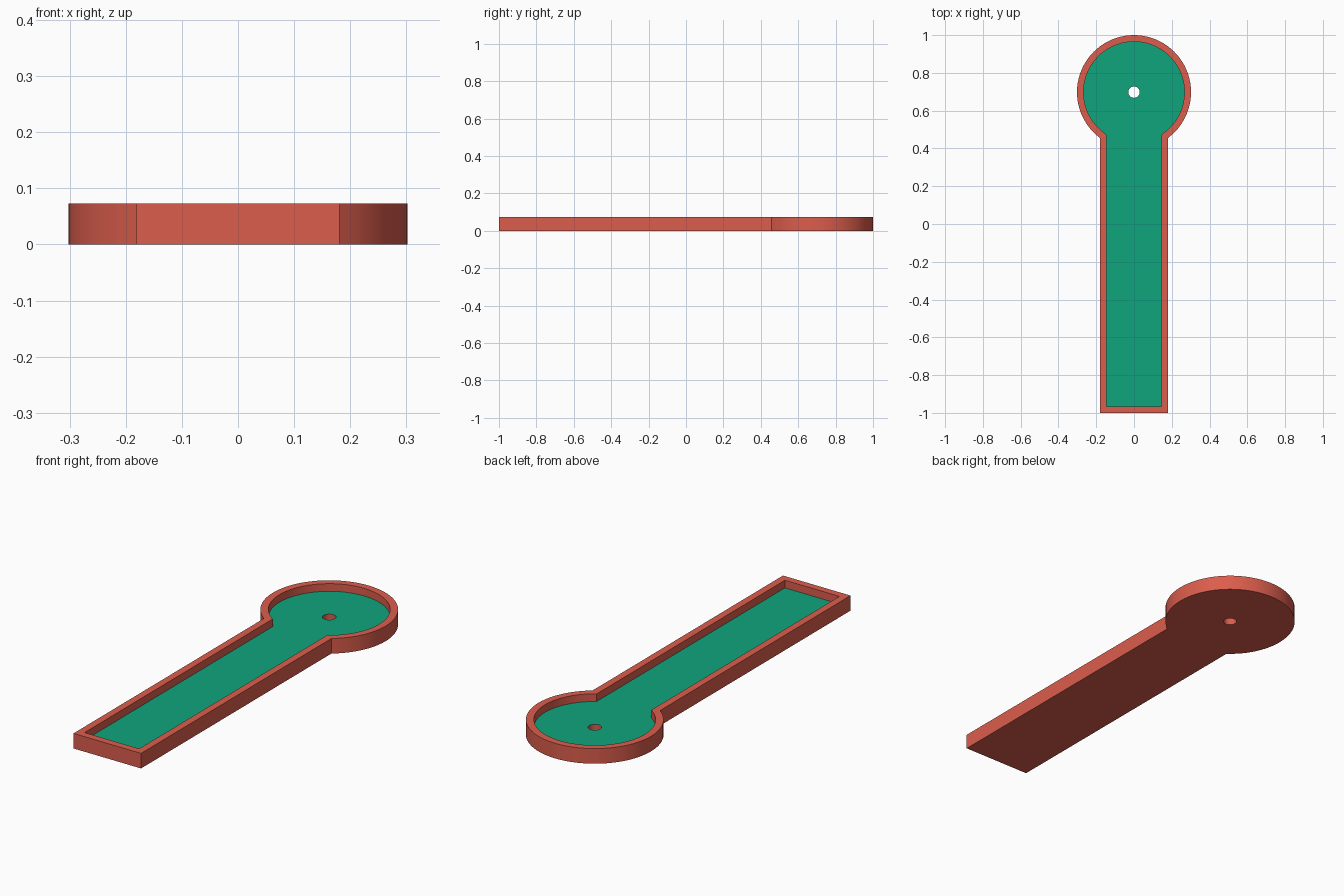
import bpy, bmesh, math

if "Cube" in bpy.data.objects:
    bpy.data.objects.remove(bpy.data.objects["Cube"])

TOP, FLOOR = 0.073, 0.036
CY, R, HALF_W, WALL = 0.698, 0.302, 0.181, 0.035
HOLE_R, ARC_SEG, HOLE_SEG = 0.03, 64, 32


def make_mat(name, rgb):
    m = bpy.data.materials.new(name)
    m.diffuse_color = (*rgb, 1)
    m.use_nodes = True
    m.node_tree.nodes["Principled BSDF"].inputs["Base Color"].default_value = m.diffuse_color
    return m


def keyhole(inset):
    """Lane with a round end, shrunk by inset."""
    r, w, y0 = R - inset, HALF_W - inset, -1 + inset
    a = math.acos(w / r)
    pts = [(-w, y0), (w, y0)]
    for i in range(ARC_SEG + 1):
        t = -a + (math.pi + 2 * a) * i / ARC_SEG
        pts.append((r * math.cos(t), CY + r * math.sin(t)))
    return pts


def circle(r, n):
    return [(r * math.cos(2 * math.pi * i / n), CY + r * math.sin(2 * math.pi * i / n))
            for i in range(n)]


bm = bmesh.new()


def loop(pts, z):
    vs = [bm.verts.new((x, y, z)) for x, y in pts]
    for i, v in enumerate(vs):
        bm.edges.new((v, vs[(i + 1) % len(vs)]))
    return vs


def bridge(a, b):
    for i in range(len(a)):
        j = (i + 1) % len(a)
        bm.faces.new((a[i], a[j], b[j], b[i]))


def fill(*loops):
    edges = [bm.edges.get((l[i], l[(i + 1) % len(l)])) for l in loops for i in range(len(l))]
    res = bmesh.ops.triangle_fill(bm, use_beauty=True, use_dissolve=False, edges=edges)
    return [g for g in res["geom"] if isinstance(g, bmesh.types.BMFace)]


outer, inner, hole = keyhole(0), keyhole(WALL), circle(HOLE_R, HOLE_SEG)
out_low, out_top = loop(outer, 0), loop(outer, TOP)
in_top, in_low = loop(inner, TOP), loop(inner, FLOOR)
hole_low, hole_top = loop(hole, 0), loop(hole, FLOOR)

# underside and playing surface, both pierced by the cup
fill(out_low, hole_low)
green = fill(in_low, hole_top)
# outer wall, rim, inner wall, cup wall
bridge(out_low, out_top)
bridge(out_top, in_top)
bridge(in_top, in_low)
bridge(hole_top, hole_low)
for f in green:
    f.material_index = 1
bmesh.ops.recalc_face_normals(bm, faces=bm.faces[:])

mesh = bpy.data.meshes.new("minigolf_lane")
bm.to_mesh(mesh)
bm.free()
mesh.materials.append(make_mat("brick_red", (0.71, 0.11, 0.073)))
mesh.materials.append(make_mat("turf_green", (0.005, 0.376, 0.205)))
obj = bpy.data.objects.new("minigolf_lane", mesh)
bpy.context.collection.objects.link(obj)

# round walls smooth, corners sharp
bpy.context.view_layer.objects.active = obj
obj.select_set(True)
bpy.ops.object.shade_smooth_by_angle(angle=math.radians(30))
